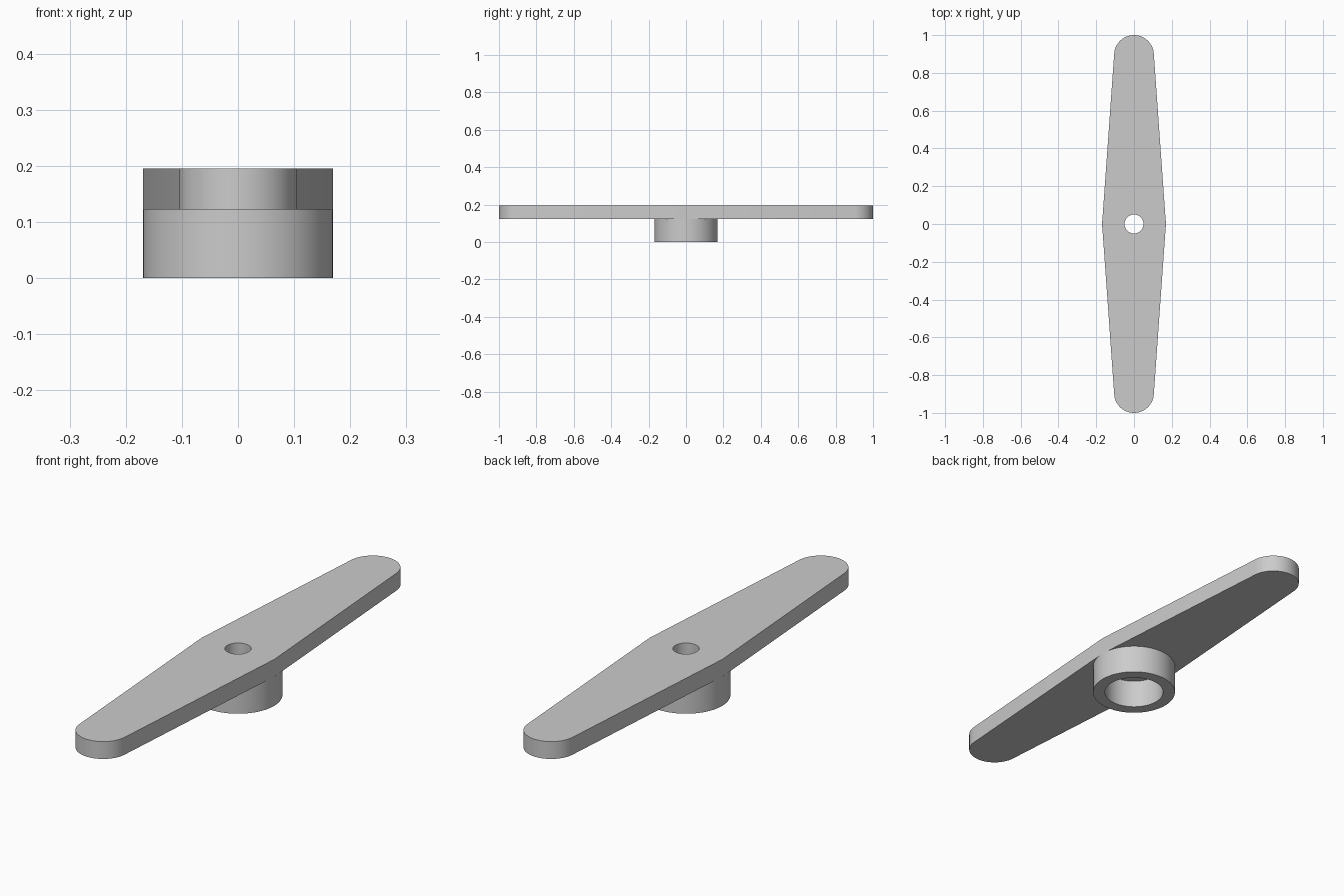
import bpy, bmesh
from math import sin, cos, pi, asin, radians

if "Cube" in bpy.data.objects:
    bpy.data.objects.remove(bpy.data.objects["Cube"])

Z_PLATE, Z_TOP = 0.122, 0.195      # underside and top of the arm
HALF_W, TIP_R, HOLE_R = 0.169, 0.105, 0.05
HUB_R, BORE_R = 0.169, 0.12
SEG = 96


def arc(cx, cy, r, a0, a1, n):
    return [(cx + r * cos(a0 + (a1 - a0) * i / n),
             cy + r * sin(a0 + (a1 - a0) * i / n)) for i in range(n + 1)]


def finish(name, bm):
    bmesh.ops.remove_doubles(bm, verts=bm.verts, dist=1e-5)
    me = bpy.data.meshes.new(name)
    bm.to_mesh(me)
    bm.free()
    ob = bpy.data.objects.new(name, me)
    bpy.context.collection.objects.link(ob)
    bpy.ops.object.select_all(action='DESELECT')
    ob.select_set(True)
    bpy.context.view_layer.objects.active = ob
    bpy.ops.object.shade_smooth_by_angle(angle=radians(30))
    return ob


# Arm outline: widest in the middle, tapering tangentially to round tips
cy = 1 - TIP_R
t = asin((HALF_W - TIP_R) / cy)
tip = arc(0, cy, TIP_R, t, pi - t, 32)
outline = [(HALF_W, 0)] + tip + [(-HALF_W, 0)] + [(-x, -y) for x, y in tip]
hole = arc(0, 0, HOLE_R, 0, 2 * pi, 64)[:-1]

# Tapered arm with centre hole
bm = bmesh.new()
edges = []
for loop in (outline, hole):
    vs = [bm.verts.new((x, y, Z_PLATE)) for x, y in loop]
    edges += [bm.edges.new((vs[i - 1], vs[i])) for i in range(len(vs))]
bmesh.ops.triangle_fill(bm, edges=edges, use_beauty=True)
ext = bmesh.ops.extrude_face_region(bm, geom=bm.faces[:], use_keep_orig=True)
top = [g for g in ext['geom'] if isinstance(g, bmesh.types.BMVert)]
bmesh.ops.translate(bm, verts=top, vec=(0, 0, Z_TOP - Z_PLATE))
bmesh.ops.recalc_face_normals(bm, faces=bm.faces[:])
finish("arm", bm)

# Hub sleeve: lathed wall, closed above by the arm
bm = bmesh.new()
prof = [(HUB_R, Z_PLATE), (HUB_R, 0), (BORE_R, 0), (BORE_R, Z_PLATE)]
vs = [bm.verts.new((r, 0, z)) for r, z in prof]
es = [bm.edges.new(p) for p in zip(vs, vs[1:])]
bmesh.ops.spin(bm, geom=vs + es, cent=(0, 0, 0), axis=(0, 0, 1),
               angle=2 * pi, steps=SEG)
bmesh.ops.remove_doubles(bm, verts=bm.verts[:], dist=1e-5)
bm.normal_update()
outer = max(bm.faces, key=lambda f: f.calc_center_median().xy.length)
if outer.normal.xy.dot(outer.calc_center_median().xy) < 0:
    bmesh.ops.reverse_faces(bm, faces=bm.faces[:])
finish("hub", bm)
